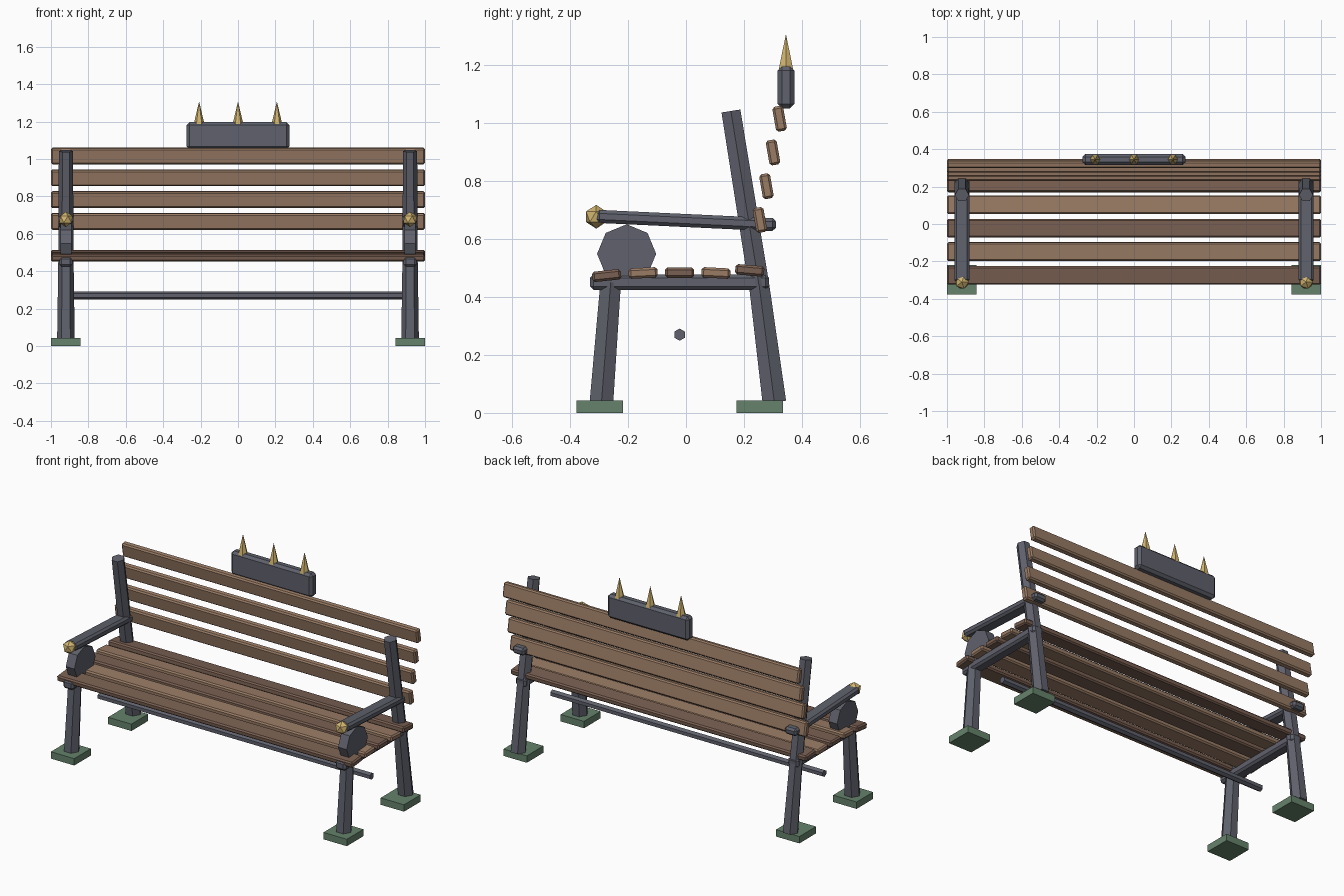
import bpy, math
from mathutils import Vector, Matrix

if "Cube" in bpy.data.objects:
    bpy.data.objects.remove(bpy.data.objects["Cube"])


def material(name, r, g, b):
    m = bpy.data.materials.new(name)
    m.diffuse_color = (r, g, b, 1)
    m.use_nodes = True
    m.node_tree.nodes["Principled BSDF"].inputs["Base Color"].default_value = m.diffuse_color
    return m


METAL = material("iron", 0.115, 0.12, 0.15)
WOOD_A = material("dark wood", 0.195, 0.117, 0.084)
WOOD_B = material("light wood", 0.32, 0.20, 0.13)
BRASS = material("brass", 0.64, 0.46, 0.165)
GREEN = material("green foot", 0.13, 0.225, 0.147)


def finish(name, mat):
    ob = bpy.context.object
    ob.name = name
    ob.data.materials.append(mat)
    return ob


def box(name, loc, size, mat, tilt=0, bevel=0):
    """Box tilted about x (degrees), with optional flat chamfer."""
    bpy.ops.mesh.primitive_cube_add(size=1)
    ob = finish(name, mat)
    ob.data.transform(Matrix.Diagonal((*size, 1)))
    ob.location = loc
    ob.rotation_euler.x = math.radians(tilt)
    if bevel:
        mod = ob.modifiers.new("chamfer", 'BEVEL')
        mod.width = bevel
        mod.segments = 1
        mod.limit_method = 'ANGLE'
    return ob


def strut(name, a, b, r1, r2, mat, sides=6, spin=0):
    """Tapered prism from a to b."""
    a, b = Vector(a), Vector(b)
    d = b - a
    bpy.ops.mesh.primitive_cone_add(vertices=sides, radius1=r1, radius2=r2, depth=d.length)
    ob = finish(name, mat)
    ob.data.transform(Matrix.Rotation(math.radians(spin), 4, 'Z'))
    if abs(d.x) > 0.001:
        ob.rotation_euler.y = math.pi / 2
    else:
        ob.rotation_euler.x = -math.atan2(d.y, d.z)
    ob.location = (a + b) / 2
    return ob


# End frames, one on each side
for side, s in (("left", -1), ("right", 1)):
    x = 0.92 * s
    for part, y in (("front", -0.298), ("back", 0.254)):
        box(f"{part}_foot_{side}", (0.921 * s, y, 0.021), (0.158, 0.16, 0.042), GREEN)
    strut(f"front_leg_{side}", (x, -0.292, 0.035), (x, -0.26, 0.45), 0.047, 0.041, METAL, spin=30)
    strut(f"back_leg_{side}", (x, 0.305, 0.037), (x, 0.25, 0.46), 0.047, 0.040, METAL, spin=30)
    strut(f"back_post_{side}", (x, 0.252, 0.44), (x, 0.155, 1.042), 0.041, 0.038, METAL, spin=30)
    box(f"seat_rail_{side}", (x, -0.022, 0.451), (0.07, 0.618, 0.054), METAL, bevel=0.012)
    box(f"armrest_{side}", (x, 0.0, 0.664), (0.08, 0.622, 0.045), METAL, tilt=-2.7, bevel=0.012)
    # Octagonal disc under the armrest
    strut(f"arm_disc_{side}", (x - 0.029, -0.205, 0.549), (x + 0.029, -0.205, 0.549),
          0.102, 0.102, METAL, sides=8)
    # Faceted knob on the armrest tip
    bpy.ops.mesh.primitive_ico_sphere_add(subdivisions=1, radius=0.041, location=(x, -0.31, 0.677))
    finish(f"arm_knob_{side}", BRASS)

# Stretcher between the end frames
strut("stretcher", (-0.92, -0.022, 0.27), (0.92, -0.022, 0.27), 0.021, 0.021, METAL, spin=30)

# Seat slats, gently curved front to back
seat = [(-0.274, 0.474, 6), (-0.148, 0.483, 3), (-0.022, 0.484, 0), (0.103, 0.483, -3), (0.22, 0.492, -5)]
for i, (y, z, tilt) in enumerate(seat):
    box(f"seat_slat_{i + 1}", (0, y, z), (2.0, 0.1, 0.036), WOOD_B if i % 2 else WOOD_A, tilt, 0.008)

# Backrest slats
for i in range(4):
    box(f"back_slat_{i + 1}", (0, 0.255 + 0.0227 * i, 0.666 + 0.1165 * i),
        (2.0, 0.038, 0.087), WOOD_B, 10, 0.008)

# Crest block with spikes
box("crest", (0, 0.345, 1.124), (0.55, 0.058, 0.145), METAL, bevel=0.015)
for i, x in enumerate((-0.208, 0, 0.208)):
    strut(f"crest_spike_{i + 1}", (x, 0.345, 1.18), (x, 0.345, 1.308), 0.03, 0, BRASS, spin=30)
